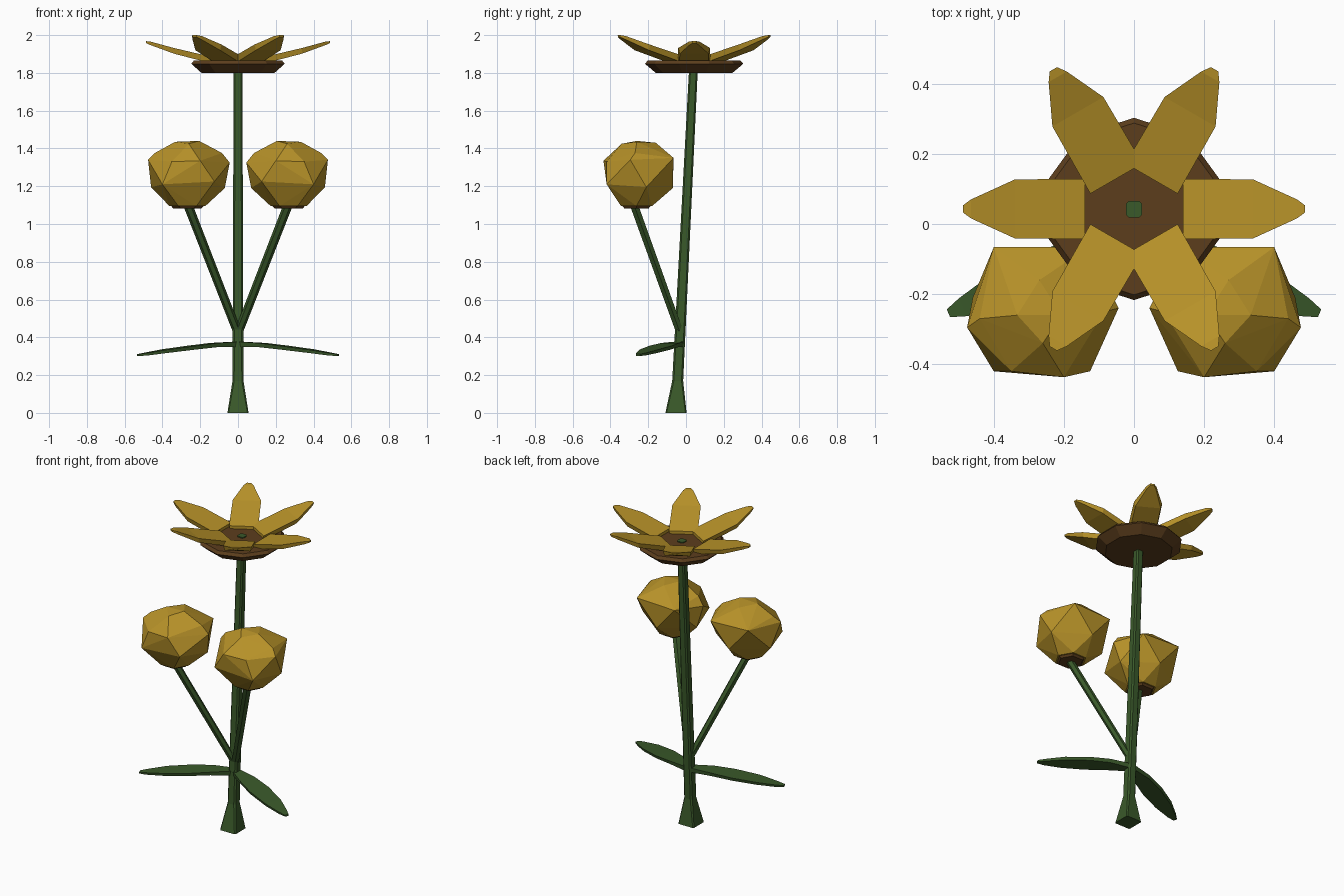
import bpy, bmesh, math
from mathutils import Vector, Matrix

if "Cube" in bpy.data.objects:
    bpy.data.objects.remove(bpy.data.objects["Cube"])


def material(name, rgb):
    m = bpy.data.materials.new(name)
    m.diffuse_color = (*rgb, 1)
    m.use_nodes = True
    m.node_tree.nodes["Principled BSDF"].inputs["Base Color"].default_value = m.diffuse_color
    return m


GREEN = material("green", (0.042, 0.10, 0.023))
YELLOW = material("yellow", (0.48, 0.29, 0.022))
BROWN = material("brown", (0.107, 0.048, 0.012))


def finish(bm, name, mat):
    bmesh.ops.recalc_face_normals(bm, faces=bm.faces[:])
    me = bpy.data.meshes.new(name)
    bm.to_mesh(me)
    bm.free()
    me.materials.append(mat)
    ob = bpy.data.objects.new(name, me)
    bpy.context.collection.objects.link(ob)
    return ob


def loft(name, rings, mat):
    """Skin a list of equal-length point rings and cap both ends."""
    bm = bmesh.new()
    vs = [[bm.verts.new(p) for p in ring] for ring in rings]
    n = len(vs[0])
    for a, b in zip(vs, vs[1:]):
        for i in range(n):
            j = (i + 1) % n
            bm.faces.new((a[i], a[j], b[j], b[i]))
    bm.faces.new(vs[0][::-1])
    bm.faces.new(vs[-1])
    return finish(bm, name, mat)


def circle(x, y, z, r, n, start=0.0):
    return [(x + r * math.cos(start + math.tau * i / n),
             y + r * math.sin(start + math.tau * i / n), z) for i in range(n)]


def rounded_square(y, z, h, c):
    pts = [(h, c - h), (h, h - c), (h - c, h), (c - h, h),
           (-h, h - c), (-h, c - h), (c - h, -h), (h - c, -h)]
    return [(px, y + py, z) for px, py in pts]


def blade(name, origin, angle, stations, mat):
    """Flat petal or leaf; stations are (distance, half width, top z, thickness)."""
    rot = Matrix.Rotation(angle, 3, 'Z')
    rings = []
    for r, w, z, t in stations:
        pts = [(r, -w, z), (r, w, z), (r, w * 0.9, z - t), (r, -w * 0.9, z - t)]
        rings.append([rot @ Vector(p) + Vector(origin) for p in pts])
    return loft(name, rings, mat)


# Main stem with flared foot, leaning slightly back
loft("main_stem", [rounded_square(-0.053, 0.0, 0.056, 0.006),
                   rounded_square(-0.044, 0.17, 0.029, 0.009),
                   rounded_square(0.042, 1.872, 0.023, 0.008)], GREEN)

# Open flower: ten-sided disc and six petals
CY = 0.043
loft("flower_disc", [circle(0, CY, z, r, 10, math.pi / 2)
                     for r, z in [(0.203, 1.80), (0.26, 1.848), (0.245, 1.866)]], BROWN)
side_petal = [(0.14, 0.086, 1.885, 0.035), (0.34, 0.084, 1.932, 0.03),
              (0.465, 0.027, 1.966, 0.018), (0.488, 0.01, 1.968, 0.01)]
raised_petal = [(0.10, 0.086, 1.885, 0.035), (0.32, 0.084, 1.95, 0.03),
                (0.435, 0.03, 1.995, 0.018), (0.46, 0.012, 2.0, 0.01)]
for i in range(6):
    blade("petal", (0, CY, 0), i * math.pi / 3,
          side_petal if i % 3 == 0 else raised_petal, YELLOW)

# Mirrored leaves, side stems and closed buds
leaf = [(0, 0.022, 0.378, 0.03), (0.14, 0.052, 0.37, 0.022), (0.27, 0.064, 0.355, 0.02),
        (0.42, 0.054, 0.336, 0.018), (0.53, 0.028, 0.318, 0.014), (0.575, 0.012, 0.311, 0.01)]
bud_points = [
    (.476, -.295, 1.34), (.40, -.066, 1.35), (.13, -.066, 1.34), (.044, -.24, 1.325),
    (.20, -.437, 1.335), (.35, -.42, 1.33), (.44, -.27, 1.376), (.085, -.25, 1.376),
    (.40, -.42, 1.21), (.125, -.42, 1.225), (.07, -.21, 1.19), (.26, -.07, 1.19),
    (.46, -.21, 1.195), (.206, -.26, 1.44), (.333, -.26, 1.435), (.27, -.16, 1.43),
    (.26, -.34, 1.425)]
for side, s in (("right", 1), ("left", -1)):
    angle = math.atan2(-0.225, 0.53 * s)
    blade("leaf_" + side, (0, -0.03, 0), angle, leaf, GREEN)

    loft("bud_stem_" + side, [circle(0.0, -0.03, 0.42, 0.024, 6),
                              circle(0.265 * s, -0.275, 1.10, 0.026, 6)], GREEN)

    loft("bud_base_" + side, [circle(0.268 * s, -0.262, 1.083, 0.075, 6),
                              circle(0.268 * s, -0.262, 1.105, 0.095, 6)], BROWN)

    bm = bmesh.new()
    for x, y, z in bud_points + circle(0.268, -0.262, 1.095, 0.095, 6):
        bm.verts.new((x * s, y, z))
    hull = bmesh.ops.convex_hull(bm, input=bm.verts[:])
    loose = [v for v in bm.verts if not v.link_faces]
    bmesh.ops.delete(bm, geom=loose, context='VERTS')
    finish(bm, "bud_" + side, YELLOW)
